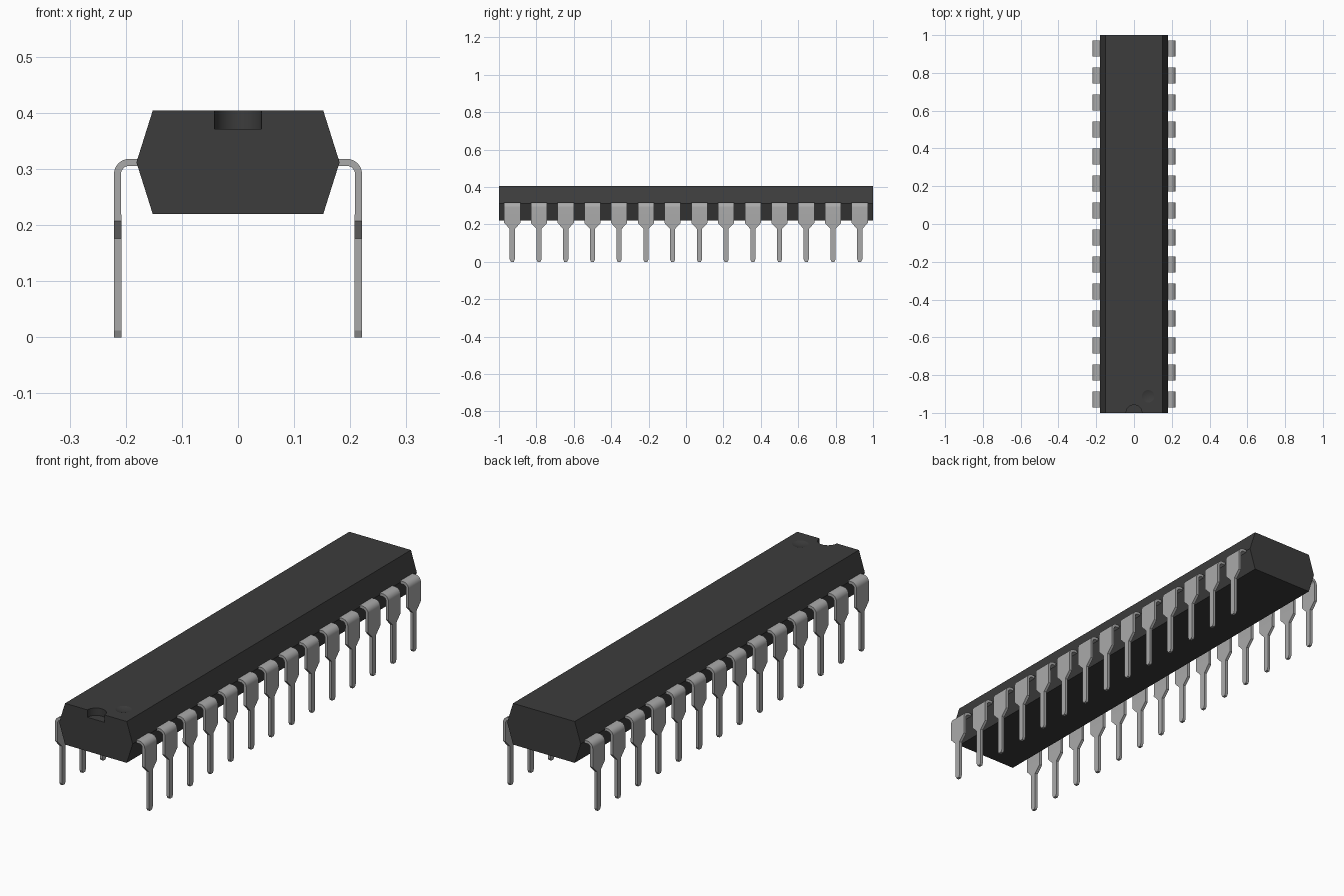
import bpy, bmesh, math
from math import radians, sin, cos

if "Cube" in bpy.data.objects:
    bpy.data.objects.remove(bpy.data.objects["Cube"])

PIN_COUNT = 14
PITCH = 0.1429


def material(name, value):
    m = bpy.data.materials.new(name)
    m.diffuse_color = (value, value, value, 1)
    m.use_nodes = True
    m.node_tree.nodes["Principled BSDF"].inputs["Base Color"].default_value = m.diffuse_color
    return m


def loft(name, sections, mat):
    """Skin a row of matching closed cross-sections and cap both ends."""
    bm = bmesh.new()
    rings = [[bm.verts.new(p) for p in s] for s in sections]
    n = len(rings[0])
    for a, b in zip(rings, rings[1:]):
        for i in range(n):
            j = (i + 1) % n
            bm.faces.new((a[i], a[j], b[j], b[i]))
    bm.faces.new(rings[0])
    bm.faces.new(rings[-1])
    bmesh.ops.recalc_face_normals(bm, faces=bm.faces)
    mesh = bpy.data.meshes.new(name)
    bm.to_mesh(mesh)
    bm.free()
    obj = bpy.data.objects.new(name, mesh)
    bpy.context.collection.objects.link(obj)
    mesh.materials.append(mat)
    return obj


def select_only(obj):
    bpy.ops.object.select_all(action='DESELECT')
    obj.select_set(True)
    bpy.context.view_layer.objects.active = obj


def cut(obj, cutter):
    mod = obj.modifiers.new("cut", 'BOOLEAN')
    mod.operation = 'DIFFERENCE'
    mod.solver = 'EXACT'
    mod.object = cutter
    select_only(obj)
    bpy.ops.object.modifier_apply(modifier=mod.name)
    bpy.data.objects.remove(cutter)


dark = material("dark_plastic", 0.045)
silver = material("pin_metal", 0.4)

# Body: six-sided profile run along y
profile = [(-0.152, 0.22), (0.152, 0.22), (0.181, 0.312),
           (0.152, 0.404), (-0.152, 0.404), (-0.181, 0.312)]
body = loft("chip_body", [[(x, y, z) for x, z in profile] for y in (-1, 1)], dark)

# Half-round notch in the front edge
bpy.ops.mesh.primitive_cylinder_add(vertices=48, radius=0.042, depth=0.1,
                                    location=(0, -1, 0.421))
cut(body, bpy.context.object)

# Shallow round dent marking the first pin
R, r = 0.1, 0.033
bpy.ops.mesh.primitive_uv_sphere_add(segments=32, ring_count=96, radius=R,
                                     location=(0.075, -0.912, 0.404 + math.sqrt(R * R - r * r)))
cut(body, bpy.context.object)
select_only(body)
bpy.ops.object.shade_smooth_by_angle(angle=radians(15))

# Pin: stations of (outer x, z), (inner x, z), half width
OUT, INN, TOP, LOW = 0.221, 0.208, 0.318, 0.306
RO, RI = 0.027, 0.0145
WIDE, THIN, TIP = 0.043, 0.0135, 0.008
cx, cz = OUT - RO, TOP - RO
stations = [((0.17, TOP), (0.17, LOW), WIDE)]
for i in range(9):
    a = radians(90 - 90 * i / 8)
    stations.append(((cx + RO * cos(a), cz + RO * sin(a)),
                     (cx + RI * cos(a), cz + RI * sin(a)), WIDE))
for z, w in ((0.207, WIDE), (0.176, THIN), (0.012, THIN), (0, TIP)):
    stations.append(((OUT, z), (INN, z), w))

y0 = -PITCH * (PIN_COUNT - 1) / 2
pins = loft("pins", [[(o[0], y0 - w, o[1]), (o[0], y0 + w, o[1]),
                      (i[0], y0 + w, i[1]), (i[0], y0 - w, i[1])]
                     for o, i, w in stations], silver)
select_only(pins)
bpy.ops.object.shade_smooth_by_angle(angle=radians(20))

# Row of pins, mirrored to the other side
row = pins.modifiers.new("row", 'ARRAY')
row.count = PIN_COUNT
row.use_relative_offset = False
row.use_constant_offset = True
row.constant_offset_displace = (0, PITCH, 0)
mirror = pins.modifiers.new("other_side", 'MIRROR')
mirror.use_mirror_merge = False
